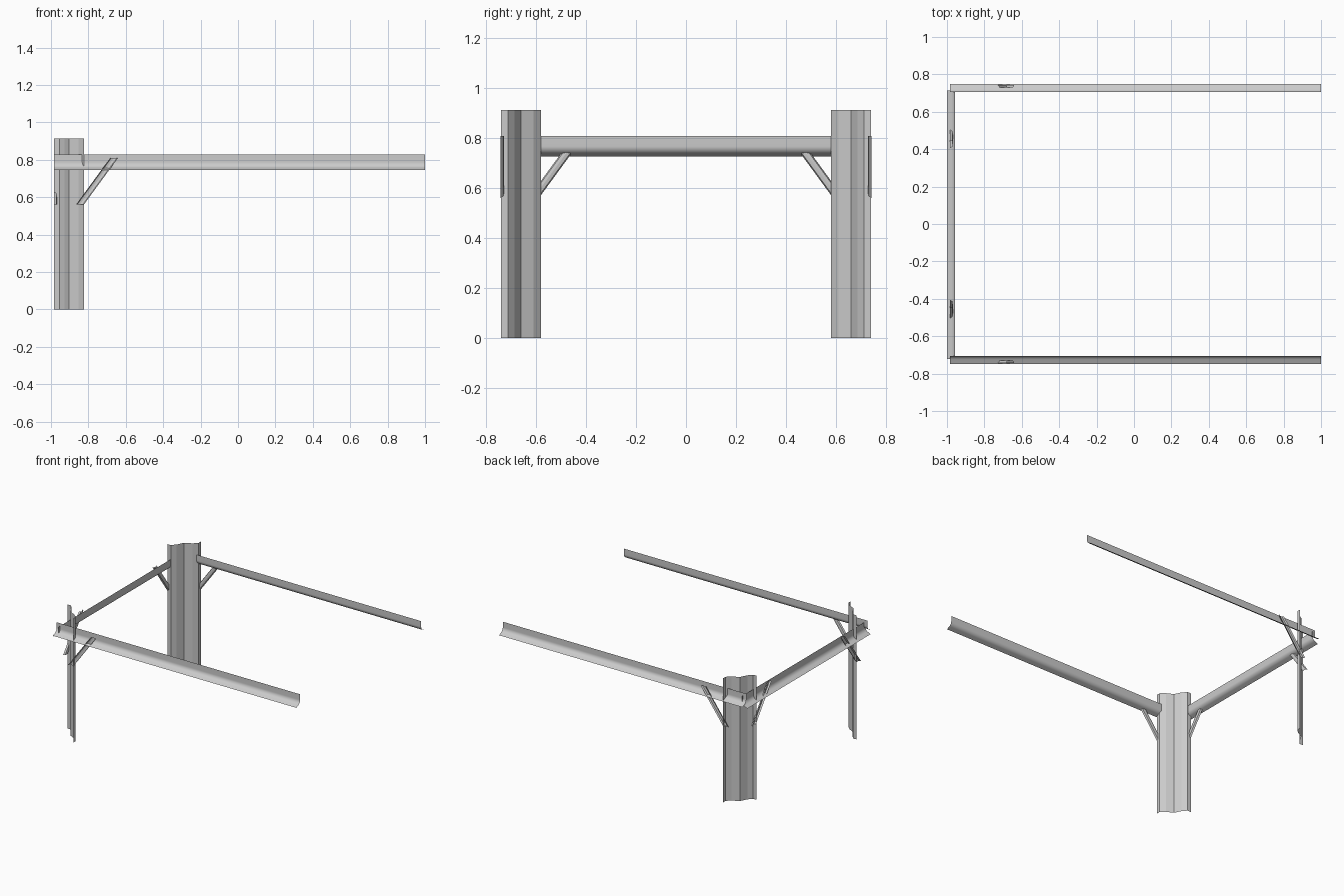
import bpy, math

if "Cube" in bpy.data.objects:
    bpy.data.objects.remove(bpy.data.objects["Cube"])


def loft(name, start, end, mirror=False, smooth=False):
    """Thin sheet between two matching open outlines, optionally mirrored across y = 0."""
    n = len(start)
    mesh = bpy.data.meshes.new(name)
    faces = [(i, i + 1, n + i + 1, n + i) for i in range(n - 1)]
    mesh.from_pydata(list(start) + list(end), [], faces)
    obj = bpy.data.objects.new(name, mesh)
    bpy.context.collection.objects.link(obj)
    bpy.context.view_layer.objects.active = obj
    obj.select_set(True)
    if smooth:
        bpy.ops.object.shade_smooth_by_angle(angle=math.radians(25))
    obj.select_set(False)
    if mirror:
        mod = obj.modifiers.new("Mirror", 'MIRROR')
        mod.use_axis = (False, True, False)
        mod.use_mirror_merge = False
    return obj


# Corner legs: folded sheet set diagonally across each corner
half = [(0, 0), (.028, 0), (.055, .03)]
fold = half + [(.08, .08)] + [(.16 - b, .16 - a) for a, b in reversed(half)]
leg = [(-.983 + a, .582 + b) for a, b in fold]
loft("corner_legs", [(x, y, 0) for x, y in leg], [(x, y, .914) for x, y in leg], mirror=True)

# Rail section (outward, up): upright web, curved bottom, small outward lip
R = .034
rail = [(0, .083)]
for i in range(9):
    t = math.radians(65) * i / 8
    rail.append((R - R * math.cos(t), .042 - R * math.sin(t)))
rail.append((.044, 0))

# Long side rails
loft("side_rails",
     [(-.985, .705 + o, .746 + z) for o, z in rail],
     [(1.0, .705 + o, .746 + z) for o, z in rail], mirror=True, smooth=True)

# Cross rail at the left end
loft("end_rail",
     [(-.957 - o * .98, -.722, .727 + z * .98) for o, z in rail],
     [(-.957 - o * .98, .715, .727 + z * .98) for o, z in rail], smooth=True)

# Diagonal braces: shallow folded strips outside the rails (along, outward)
strip = [(0, .014), (.006, .002), (.020, 0), (.036, .002), (.042, .014)]
loft("side_braces",
     [(-.866 + s, .729 + o, .56) for s, o in strip],
     [(-.683 + s, .729 + o, .81) for s, o in strip], mirror=True)
loft("end_braces",
     [(-.969 - o, .632 - s, .56) for s, o in strip],
     [(-.969 - o, .449 - s, .81) for s, o in strip], mirror=True)
